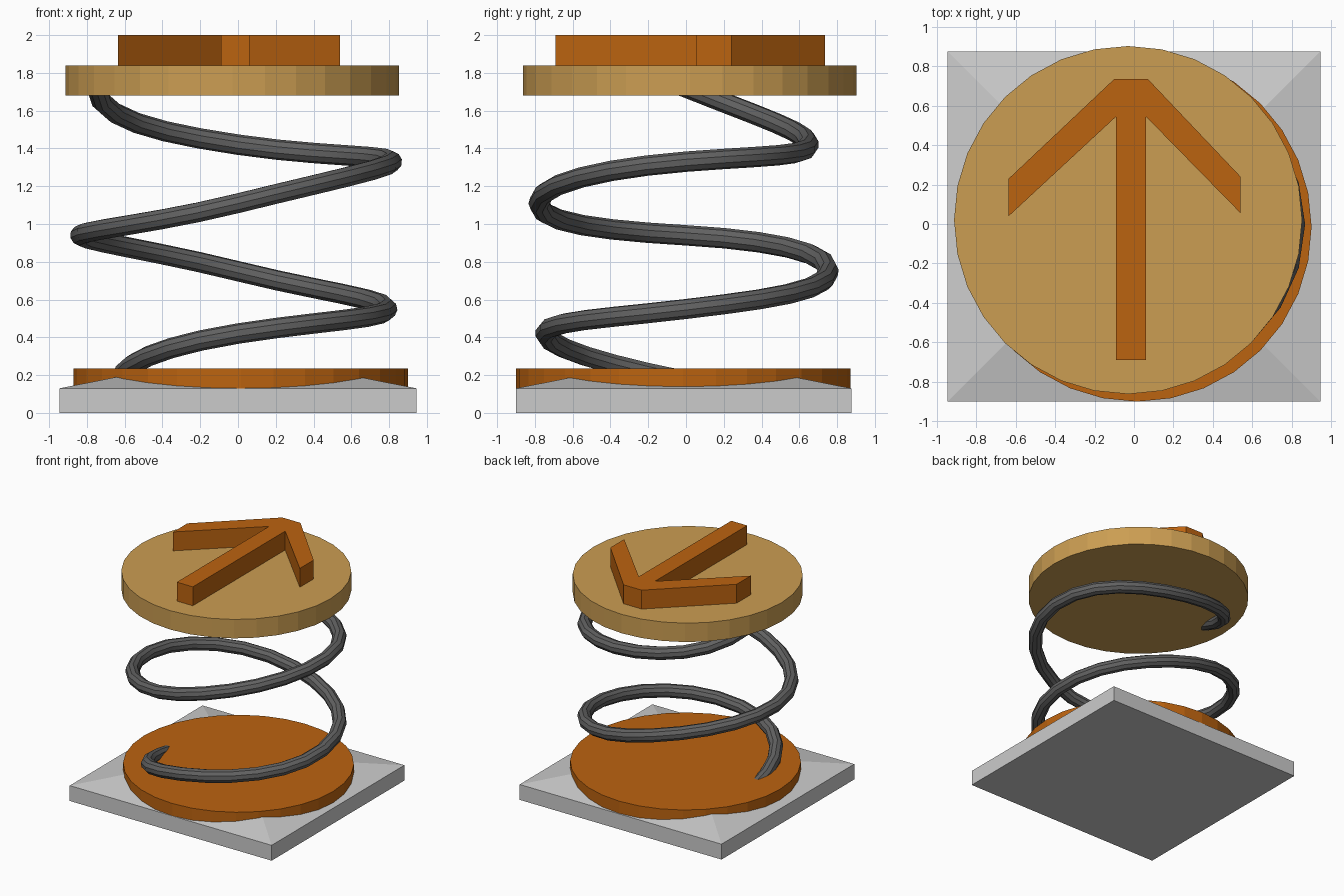
import bpy, bmesh
from mathutils import Vector

if "Cube" in bpy.data.objects:
    bpy.data.objects.remove(bpy.data.objects["Cube"])


def material(name, color):
    m = bpy.data.materials.new(name)
    m.diffuse_color = color
    m.use_nodes = True
    m.node_tree.nodes["Principled BSDF"].inputs["Base Color"].default_value = m.diffuse_color
    return m


orange = material("orange", (0.50, 0.125, 0.005, 1))
tan = material("tan", (0.60, 0.34, 0.085, 1))
dark = material("dark_steel", (0.12, 0.12, 0.12, 1))


def loft(name, rings, mat=None):
    """Closed solid through stacked rings of equal point count."""
    bm = bmesh.new()
    vs = [[bm.verts.new(p) for p in ring] for ring in rings]
    n = len(vs[0])
    for a, b in zip(vs, vs[1:]):
        for i in range(n):
            j = (i + 1) % n
            bm.faces.new((a[i], a[j], b[j], b[i]))
    bm.faces.new(vs[0][::-1])
    bm.faces.new(vs[-1])
    bmesh.ops.recalc_face_normals(bm, faces=bm.faces)
    me = bpy.data.meshes.new(name)
    bm.to_mesh(me)
    bm.free()
    ob = bpy.data.objects.new(name, me)
    bpy.context.collection.objects.link(ob)
    if mat:
        me.materials.append(mat)
    return ob


def rect(inset, z):
    x0, x1, y0, y1 = -0.945 + inset, 0.945 - inset, -0.90 + inset, 0.875 - inset
    return [(x0, y0, z), (x1, y0, z), (x1, y1, z), (x0, y1, z)]


def disc(name, x, y, z0, z1, r, mat):
    bpy.ops.mesh.primitive_cylinder_add(vertices=32, radius=r, depth=z1 - z0,
                                        location=(x, y, (z0 + z1) / 2))
    ob = bpy.context.object
    ob.name = name
    ob.data.materials.append(mat)


# base slab with sloped top, and the two round plates
loft("base", [rect(0, 0), rect(0, 0.13), rect(0.38, 0.205)])
disc("lower_plate", 0.015, -0.015, 0.13, 0.235, 0.885, orange)
disc("upper_plate", -0.03, 0.02, 1.68, 1.84, 0.882, tan)

# raised arrow on the upper plate
outline = [(-0.09, -0.69), (0.06, -0.69), (0.06, 0.545), (0.54, 0.055), (0.54, 0.24),
           (0.07, 0.735), (-0.10, 0.735), (-0.635, 0.23), (-0.635, 0.04), (-0.09, 0.545)]
loft("arrow", [[(x, y, z) for x, y in outline] for z in (1.83, 2.0)], orange)

# coil spring: one bezier point per quarter turn, (x, y, z, slope)
quarters = [(-0.62, 0, 0.17, 0.20), (0, -0.745, 0.42, 0.16), (0.79, 0, 0.55, 0.12),
            (0, 0.755, 0.75, 0.25), (-0.835, 0, 0.94, 0.06), (0, -0.78, 1.11, 0.25),
            (0.815, 0, 1.33, 0.08), (0, 0.65, 1.42, 0.15), (-0.75, -0.02, 1.73, 0.40)]
headings = [(0, -1), (1, 0), (0, 1), (-1, 0)]
cu = bpy.data.curves.new("spring", 'CURVE')
cu.dimensions = '3D'
cu.resolution_u = 6
cu.bevel_depth = 0.054
cu.bevel_resolution = 3
cu.use_fill_caps = True
sp = cu.splines.new('BEZIER')
sp.bezier_points.add(len(quarters) - 1)
for i, (x, y, z, slope) in enumerate(quarters):
    hx, hy = headings[i % 4]
    co, t = Vector((x, y, z)), Vector((hx, hy, slope)) * 0.43
    p = sp.bezier_points[i]
    p.handle_left_type = p.handle_right_type = 'FREE'
    p.co, p.handle_left, p.handle_right = co, co - t, co + t
cu.materials.append(dark)
spring = bpy.data.objects.new("spring", cu)
bpy.context.collection.objects.link(spring)
bpy.ops.object.select_all(action='DESELECT')
spring.select_set(True)
bpy.context.view_layer.objects.active = spring
bpy.ops.object.convert(target='MESH')
bpy.ops.object.shade_smooth_by_angle()
